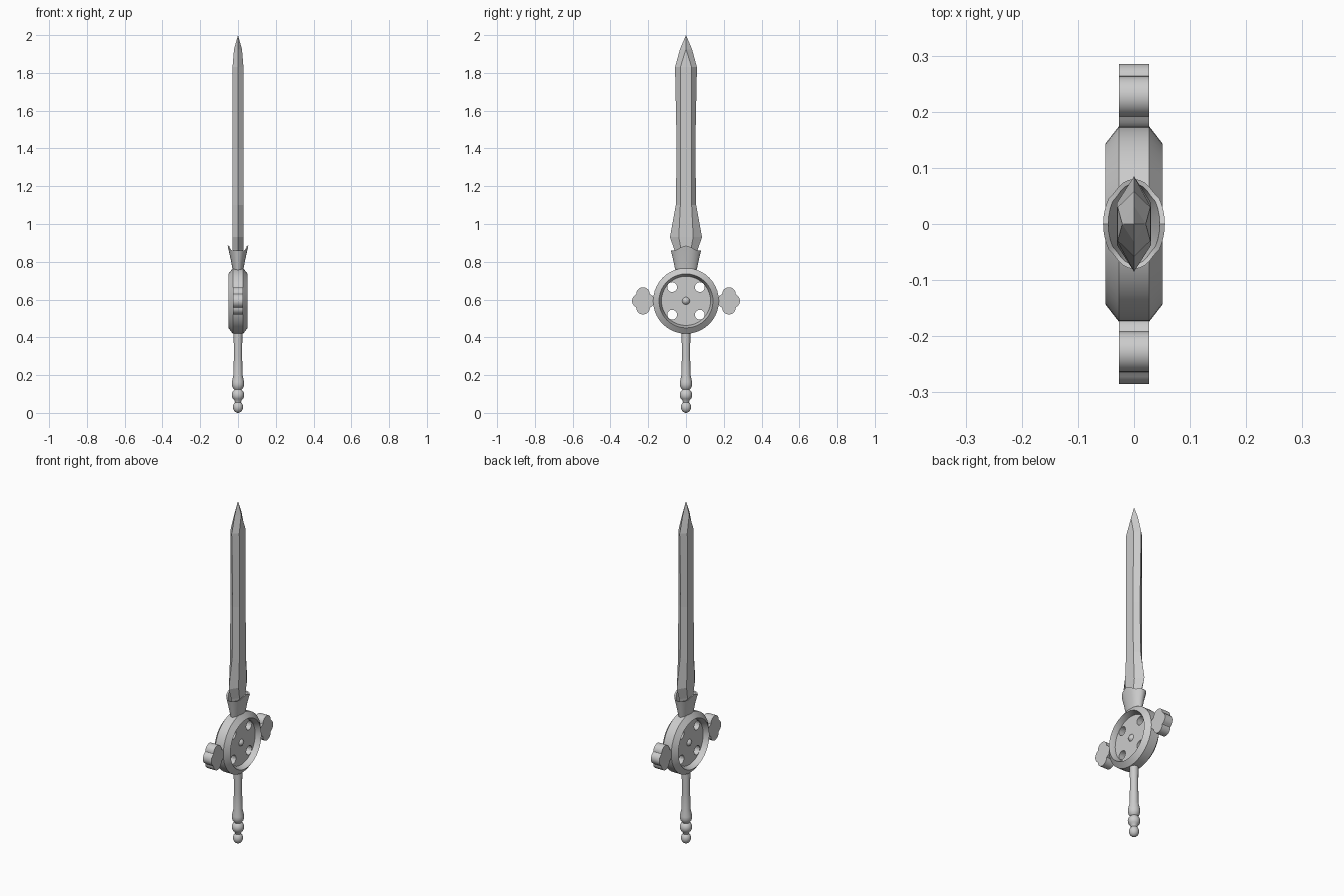
import bpy, bmesh, math
from mathutils import Vector

cube = bpy.data.objects.get("Cube")
if cube:
    bpy.data.objects.remove(cube, do_unlink=True)

steel = bpy.data.materials.new("grey steel")
steel.use_nodes = True
GREY = (0.6, 0.6, 0.6, 1)
steel.diffuse_color = GREY
steel.node_tree.nodes["Principled BSDF"].inputs["Base Color"].default_value = GREY
HUB = 0.593  # height of the guard centre


def add(name, rings, caps=True, closed=False, smooth=None):
    """Loft a list of equally long point rings into one object."""
    bm = bmesh.new()
    vs = [[bm.verts.new(p) for p in r] for r in rings]
    n = len(rings[0])
    pairs = list(zip(vs, vs[1:])) + ([(vs[-1], vs[0])] if closed else [])
    for a, b in pairs:
        for i in range(n):
            j = (i + 1) % n
            bm.faces.new((a[i], a[j], b[j], b[i]))
    if caps and not closed:
        bm.faces.new(vs[0])
        bm.faces.new(vs[-1])
    bmesh.ops.remove_doubles(bm, verts=bm.verts, dist=1e-5)
    bmesh.ops.recalc_face_normals(bm, faces=bm.faces)
    me = bpy.data.meshes.new(name)
    bm.to_mesh(me)
    bm.free()
    me.materials.append(steel)
    ob = bpy.data.objects.new(name, me)
    bpy.context.collection.objects.link(ob)
    if smooth:
        bpy.ops.object.select_all(action='DESELECT')
        ob.select_set(True)
        bpy.context.view_layer.objects.active = ob
        bpy.ops.object.shade_smooth_by_angle(angle=math.radians(smooth))
    return ob


def circle(r, n):
    return [(r * math.cos(math.tau * i / n), r * math.sin(math.tau * i / n)) for i in range(n)]


def wheel(name, profile, n, y=0, z=HUB, **kw):
    """Turn a (radius, x) profile about the x axis."""
    return add(name, [[(x, y + a, z + b) for a, b in circle(r, n)] for r, x in profile], **kw)


# Blade: six-sided section (height, edge half width, flat half width, half thickness)
sections = [(0.75, 0.040, 0.015, 0.022), (0.865, 0.062, 0.026, 0.028),
            (0.93, 0.085, 0.038, 0.030), (1.10, 0.054, 0.030, 0.030),
            (1.40, 0.049, 0.028, 0.030), (1.83, 0.058, 0.030, 0.029),
            (1.925, 0.032, 0.0005, 0.021), (2.0, 0.0, 0.0, 0.0)]
add("blade", [[(0, w, z), (t, f, z), (t, -f, z), (0, -w, z), (-t, -f, z), (-t, f, z)]
              for z, w, f, t in sections], caps=False)

# Collar: flared open cup with a raised petal on each broad side
def cup(rx, ry, z, lift=0.0):
    pts = []
    for c, s in circle(1, 32):
        petal = max(0.0, 1 - abs(s) / 0.62)
        out = 1 + 0.12 * lift * (abs(c) > 0.75)
        pts.append((rx * out * c, ry * s, z + 0.026 * lift * petal ** 0.6))
    return pts

add("collar", [cup(0.026, 0.054, 0.745), cup(0.038, 0.068, 0.81), cup(0.049, 0.080, 0.86, 1),
               cup(0.041, 0.072, 0.858, 1), cup(0.030, 0.060, 0.81), cup(0.020, 0.046, 0.76)],
    smooth=35)

# Guard ring with bevelled rim
wheel("guard_ring", [(0.174, -0.027), (0.143, -0.051), (0.130, -0.020),
                     (0.130, 0.020), (0.143, 0.051), (0.174, 0.027)], 40,
      closed=True, smooth=25)

# Pierced disc inside the ring
disc = wheel("guard_disc", [(0.132, -0.02), (0.132, 0.02)], 40)
for sy in (-1, 1):
    for sz in (-1, 1):
        cutter = wheel("hole_cutter", [(0.026, -0.1), (0.026, 0.1)], 20,
                       y=sy * 0.073, z=HUB + sz * 0.073)
        cutter.hide_render = True
        mod = disc.modifiers.new("hole", 'BOOLEAN')
        mod.operation, mod.solver, mod.object = 'DIFFERENCE', 'EXACT', cutter
        bpy.ops.object.select_all(action='DESELECT')
        bpy.context.view_layer.objects.active = disc
        disc.select_set(True)
        bpy.ops.object.modifier_apply(modifier=mod.name)
        bpy.data.objects.remove(cutter, do_unlink=True)

# Rounded studs at the centre of the disc
arc = [math.pi * i / 10 for i in range(11)]
wheel("centre_stud", [(0.025 * math.sin(a), -0.034 * math.cos(a)) for a in arc], 20,
      caps=False, smooth=40)

# Cross guard ends: four-lobed outline, extruded
LOBES = [(0.021, 0, 0.037), (-0.024, 0, 0.037), (0, 0.036, 0.036), (0, -0.036, 0.036)]

def lobed(n=56):
    pts = []
    for c, s in circle(1, n):
        r = 0
        for cy, cz, rad in LOBES:
            d = cy * c + cz * s
            q = d * d - (cy * cy + cz * cz) + rad * rad
            if q >= 0:
                r = max(r, d + math.sqrt(q))
        pts.append((r * c, r * s))
    return pts

for side, label in ((1, "back"), (-1, "front")):
    add(label + "_guard_end", [[(x, side * (0.2275 + a), HUB + b) for a, b in lobed()]
                               for x in (-0.027, 0.027)], smooth=30)

# Grip with beads and ball pommel, turned about the vertical axis
grip = [(0.023, 0.44), (0.022, 0.30), (0.024, 0.20), (0.032, 0.165), (0.033, 0.15),
        (0.029, 0.135), (0.022, 0.126)]
bead = [(0.033 * math.sin(a), 0.095 + 0.034 * math.cos(a)) for a in arc[2:9]]
ball = [(0.027 * math.sin(a), 0.031 + 0.031 * math.cos(a)) for a in arc[2:]]
add("grip_and_pommel", [[(a, b, z) for a, b in circle(r, 20)] for r, z in grip + bead + ball],
    smooth=40)
